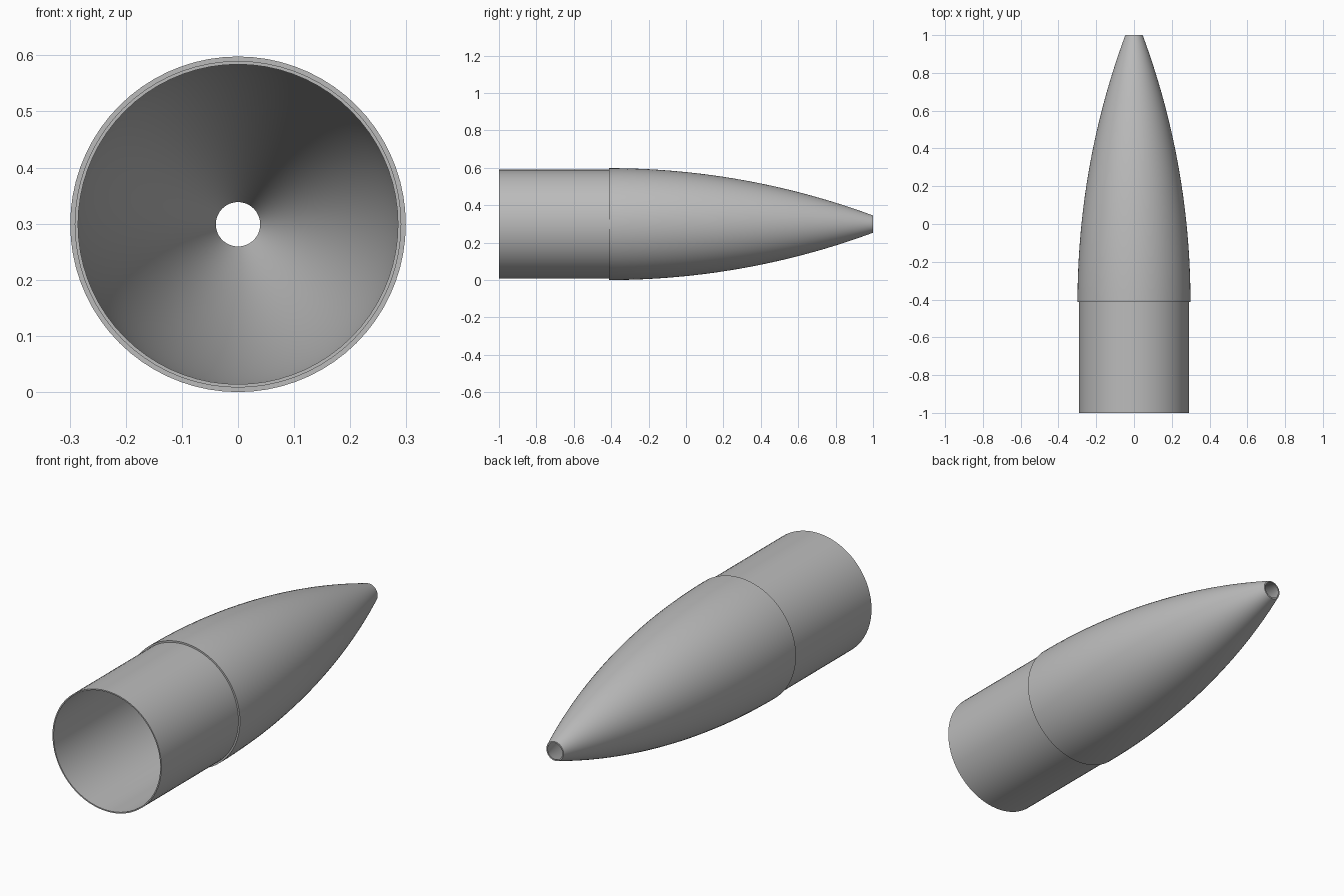
import bpy, bmesh, math
from mathutils import Matrix, Vector

cube = bpy.data.objects.get("Cube")
if cube:
    bpy.data.objects.remove(cube, do_unlink=True)

RADIUS = 0.299
SHOULDER_Y, TIP_Y = -0.412, 1.0
SEGMENTS = 72
ARC_STEPS = 28

grey = bpy.data.materials.new("plain_grey")
grey.use_nodes = True
colour = (0.5, 0.5, 0.5, 1)
grey.diffuse_color = colour
grey.node_tree.nodes["Principled BSDF"].inputs["Base Color"].default_value = colour


def ogive(base, tip):
    """Tangent arc from the shoulder to the tip, as (radius, y) points."""
    length, drop = TIP_Y - SHOULDER_Y, base - tip
    arc = (length ** 2 + drop ** 2) / (2 * drop)
    points = []
    for i in range(ARC_STEPS + 1):
        along = length * i / ARC_STEPS
        points.append((base - arc + math.sqrt(arc ** 2 - along ** 2), SHOULDER_Y + along))
    return points


def lathe(name, profile):
    """Spin a closed profile round the long axis."""
    bm = bmesh.new()
    verts = [bm.verts.new((r, y, 0)) for r, y in profile]
    edges = [bm.edges.new((a, b)) for a, b in zip(verts, verts[1:] + verts[:1])]
    bmesh.ops.spin(bm, geom=verts + edges, cent=(0, 0, 0), axis=(0, 1, 0),
                   angle=math.tau, steps=SEGMENTS, use_merge=True)
    bmesh.ops.remove_doubles(bm, verts=bm.verts, dist=1e-5)
    bmesh.ops.recalc_face_normals(bm, faces=bm.faces)
    bmesh.ops.transform(bm, matrix=Matrix.Translation(Vector((0, 0, RADIUS))), verts=bm.verts)
    mesh = bpy.data.meshes.new(name)
    bm.to_mesh(mesh)
    bm.free()
    mesh.materials.append(grey)
    obj = bpy.data.objects.new(name, mesh)
    bpy.context.collection.objects.link(obj)
    bpy.ops.object.select_all(action="DESELECT")
    obj.select_set(True)
    bpy.context.view_layer.objects.active = obj
    bpy.ops.object.shade_smooth_by_angle(angle=math.radians(30))
    return obj


# Hollow nose cone with a stepped coupling sleeve and an open tip
sleeve_outer, sleeve_inner = 0.291, 0.285
outside = [(sleeve_outer, -1), (sleeve_outer, SHOULDER_Y)] + ogive(RADIUS, 0.046)
inside = ogive(sleeve_inner, 0.0395)[::-1] + [(sleeve_inner, -1)]
lathe("nose_cone_shell", outside + inside)
